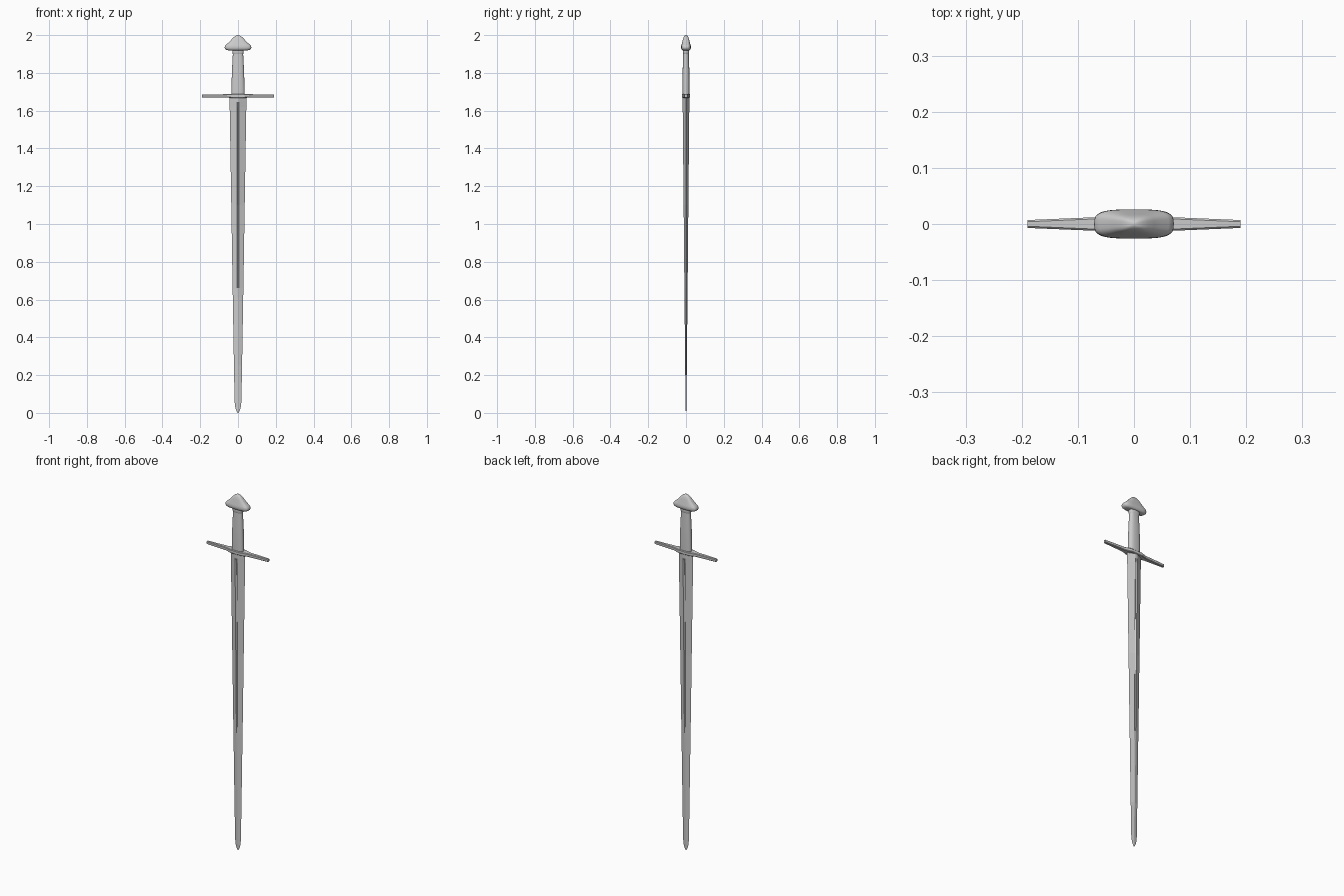
import bpy, bmesh, math

if "Cube" in bpy.data.objects:
    bpy.data.objects.remove(bpy.data.objects["Cube"])


def loft(name, rings, smooth=None):
    """Skin a list of equal-length point rings, closing both ends."""
    bm = bmesh.new()
    vs = [[bm.verts.new(p) for p in r] for r in rings]
    n = len(vs[0])
    for a, b in zip(vs, vs[1:]):
        for i in range(n):
            j = (i + 1) % n
            bm.faces.new((a[i], a[j], b[j], b[i]))
    bm.faces.new(vs[0])
    bm.faces.new(vs[-1])
    bmesh.ops.recalc_face_normals(bm, faces=bm.faces)
    me = bpy.data.meshes.new(name)
    bm.to_mesh(me)
    bm.free()
    ob = bpy.data.objects.new(name, me)
    bpy.context.collection.objects.link(ob)
    if smooth:
        bpy.ops.object.select_all(action='DESELECT')
        ob.select_set(True)
        bpy.context.view_layer.objects.active = ob
        bpy.ops.object.shade_smooth_by_angle(angle=math.radians(smooth))
    return ob


def oval(z, rx, ry, power=2.0, n=32):
    """Superellipse ring: power 2 is an ellipse, higher is boxier."""
    pts = []
    for i in range(n):
        a = 2 * math.pi * i / n
        c, s = math.cos(a), math.sin(a)
        pts.append((rx * math.copysign(abs(c) ** (2 / power), c),
                    ry * math.copysign(abs(s) ** (2 / power), s), z))
    return pts


# Blade: flattened diamond section with a narrow fuller on both faces
def blade_ring(z, w, t, g, d):
    return [(w, 0, z), (g, t, z), (0, t - d, z), (-g, t, z),
            (-w, 0, z), (-g, -t, z), (0, -t + d, z), (g, -t, z)]


blade = [(1.675, .045, .018, .006, 0), (1.645, .0445, .018, .006, 0),
         (1.62, .044, .0175, .006, .006), (1.1, .0355, .0125, .005, .004),
         (0.66, .0285, .0085, .004, .002), (0.61, .0275, .008, .003, 0),
         (0.25, .0215, .0045, .002, 0), (0.06, .018, .0025, .0015, 0),
         (0.03, .0145, .002, .0012, 0), (0.012, .009, .0015, .001, 0),
         (0.0, .002, .0007, .0005, 0)]
loft("blade", [blade_ring(*b) for b in blade])


# Crossguard: slim bar swelling towards the middle
def guard_ring(x, hy, hz):
    z, c = 1.678, .003
    return [(x, hy, z + hz - c), (x, hy - c, z + hz), (x, c - hy, z + hz), (x, -hy, z + hz - c),
            (x, -hy, z - hz + c), (x, c - hy, z - hz), (x, hy - c, z - hz), (x, hy, z - hz + c)]


half = [(.19, .007, .008), (.07, .012, .009), (.05, .017, .0095), (.035, .022, .010)]
sections = [(-x, y, z) for x, y, z in half] + half[::-1]
loft("crossguard", [guard_ring(*s) for s in sections])

# Grip: oval, tapering towards the pommel
grip = [(1.68, .035, .018), (1.75, .034, .0185), (1.82, .0315, .0175),
        (1.88, .0285, .0155), (1.905, .027, .015)]
loft("grip", [oval(z, x, y, 2.5) for z, x, y in grip], 40)

# Collar beneath the pommel
loft("pommel_collar", [oval(z, x, y, 2.5) for z, x, y in
                       [(1.90, .027, .015), (1.905, .030, .017),
                        (1.918, .030, .017), (1.925, .028, .016)]], 40)

# Pommel: rounded brazil-nut-like cap
pommel = [(1.919, .050, .016), (1.921, .060, .020), (1.926, .068, .0245),
          (1.934, .071, .026), (1.943, .069, .0255), (1.950, .062, .0235),
          (1.962, .048, .0205), (1.975, .036, .017), (1.987, .025, .0135),
          (1.995, .015, .009), (1.999, .007, .005), (2.0, .002, .0015)]
loft("pommel", [oval(z, x, y, 3.4, 40) for z, x, y in pommel], 60)
